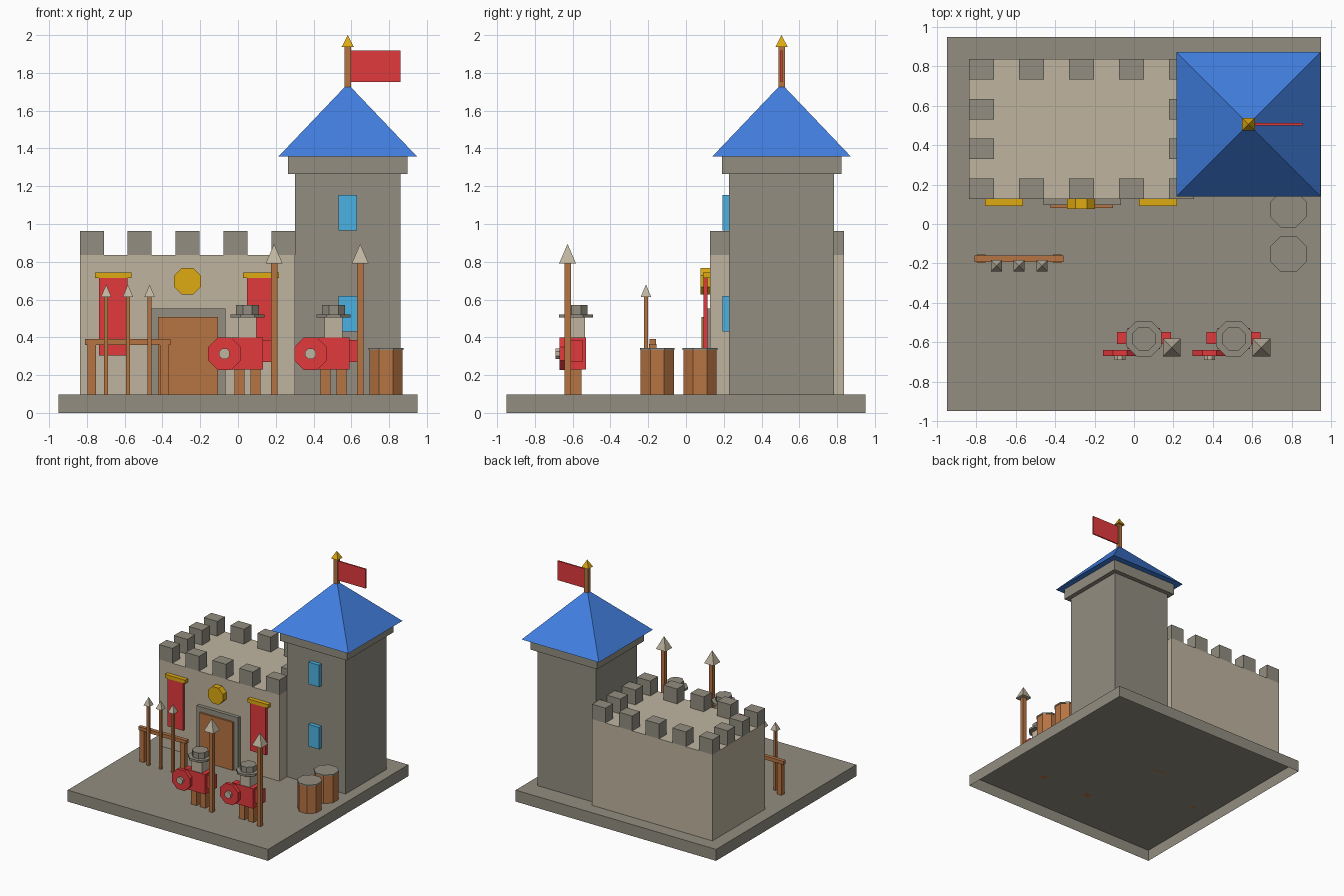
import bpy
import bmesh
from math import pi, cos, sin

cube = bpy.data.objects.get("Cube")
if cube:
    bpy.data.objects.remove(cube, do_unlink=True)


def material(name, rgb):
    m = bpy.data.materials.new(name)
    m.use_nodes = True
    m.diffuse_color = (*rgb, 1)
    m.node_tree.nodes["Principled BSDF"].inputs["Base Color"].default_value = (*rgb, 1)
    return m


GREY = material("grey stone", (0.288, 0.267, 0.216))
STONE = material("pale stone", (0.52, 0.457, 0.347))
WOOD = material("wood", (0.47, 0.175, 0.055))
RED = material("red cloth", (0.76, 0.042, 0.045))
GOLD = material("gold", (0.73, 0.4, 0.006))
BLUE = material("blue roof", (0.053, 0.21, 0.74))
GLASS = material("window blue", (0.07, 0.45, 0.76))

FLOOR = 0.098  # top of the ground slab


def finish(name, mat):
    ob = bpy.context.object
    ob.name = name
    ob.data.materials.append(mat)
    return ob


def box(name, mat, x, y, z):
    """Box from (min, max) pairs on each axis."""
    bpy.ops.mesh.primitive_cube_add(size=1, location=[sum(p) / 2 for p in (x, y, z)])
    bpy.context.object.scale = [p[1] - p[0] for p in (x, y, z)]
    return finish(name, mat)


def around(c, half):
    return (c - half, c + half)


def pyramid(name, mat, x, y, z, half):
    """Square pyramid with sides along the axes."""
    bpy.ops.mesh.primitive_cone_add(vertices=4, radius1=half / cos(pi / 4), radius2=0,
                                    depth=z[1] - z[0], location=(x, y, sum(z) / 2))
    finish(name, mat).rotation_euler.z = pi / 4


def octagon(name, mat, centre, half, depth, facing_front=False):
    """Eight-sided prism, half = distance from centre to a flat side."""
    bpy.ops.mesh.primitive_cylinder_add(vertices=8, radius=half / cos(pi / 8),
                                        depth=depth, location=centre)
    ob = finish(name, mat)
    for v in ob.data.vertices:
        x, y = v.co.x, v.co.y
        v.co.x = x * cos(pi / 8) - y * sin(pi / 8)
        v.co.y = x * sin(pi / 8) + y * cos(pi / 8)
    if facing_front:
        ob.rotation_euler.x = pi / 2


def spear(name, x, y, half, z_head, z_tip, head_half):
    box(name + "_shaft", WOOD, around(x, half), around(y, half), (FLOOR, z_head))
    pyramid(name + "_head", STONE, x, y, (z_head, z_tip), head_half)


# Ground slab, hollow and open underneath
slab = box("ground_slab", GREY, (-0.949, 0.949), (-0.949, 0.949), (0, FLOOR))
bm = bmesh.new()
bm.from_mesh(slab.data)
bmesh.ops.delete(bm, geom=[f for f in bm.faces if f.normal.z < -0.5], context='FACES')
bm.to_mesh(slab.data)
bm.free()

# Hall with battlements around its roof
box("hall", STONE, (-0.837, 0.303), (0.127, 0.837), (FLOOR, 0.836))
for i in range(5):
    for j in range(4):
        if i in (0, 4) or j in (0, 3):
            box("battlement", GREY, around(-0.774 + i * 0.2535, 0.0635),
                around(0.179 + j * 0.202, 0.052), (0.836, 0.963))

# Door, emblem and banners
box("door_frame", GREY, (-0.46, -0.067), (0.097, 0.14), (FLOOR, 0.553))
box("door", WOOD, (-0.423, -0.107), (0.081, 0.12), (FLOOR, 0.508))
octagon("emblem", GOLD, (-0.268, 0.105, 0.697), 0.071, 0.056, True)
for x in (-0.66, 0.122):
    box("banner_rod", GOLD, around(x, 0.096), (0.091, 0.13), (0.713, 0.744))
    box("banner_cloth", RED, around(x, 0.075), (0.093, 0.115), (0.305, 0.72))

# Tower with windows, cornice and roof
TX, TY = 0.581, 0.506
box("tower", GREY, around(TX, 0.278), around(TY, 0.278), (FLOOR, 1.266))
box("tower_cornice", GREY, around(TX, 0.316), around(TY, 0.316), (1.266, 1.358))
for z in (0.526, 1.059):
    box("tower_window", GLASS, around(TX, 0.05), (0.194, 0.24), around(z, 0.094))
pyramid("tower_roof", BLUE, TX, TY, (1.358, 1.742), 0.366)

# Flag
box("flag_pole", WOOD, around(TX, 0.017), around(TY, 0.017), (1.70, 1.938))
pyramid("flag_finial", GOLD, TX, TY, (1.938, 2.0), 0.032)
box("flag", RED, (TX + 0.017, 0.859), around(TY, 0.006), (1.753, 1.918))

# Weapon rack
box("rack_bar", WOOD, (-0.81, -0.357), (-0.192, -0.16), (0.36, 0.39))
for x in (-0.775, -0.39):
    box("rack_leg", WOOD, around(x, 0.022), (-0.197, -0.156), (FLOOR, 0.365))
for x in (-0.698, -0.583, -0.468):
    spear("rack_spear", x, -0.212, 0.011, 0.613, 0.68, 0.028)

# Barrels
for y in (0.074, -0.152):
    octagon("barrel", WOOD, (0.784, y, 0.216), 0.088, 0.236)
    octagon("barrel_lid", GREY, (0.784, y, 0.338), 0.092, 0.012)

# Guards
GY = -0.582
for gx in (0.05, 0.506):
    for side in (-1, 1):
        box("guard_leg", WOOD, around(gx + side * 0.042, 0.027), around(GY, 0.028), (FLOOR, 0.235))
        box("guard_arm", RED, around(gx + side * 0.11, 0.027), around(GY + 0.004, 0.03), (0.27, 0.385))
    box("guard_torso", RED, around(gx, 0.083), around(GY, 0.053), (0.23, 0.4))
    box("guard_head", STONE, around(gx, 0.048), around(GY, 0.048), (0.4, 0.51))
    octagon("helmet_brim", GREY, (gx, GY, 0.513), 0.09, 0.018)
    octagon("helmet_crown", GREY, (gx, GY, 0.546), 0.06, 0.05)
    octagon("shield", RED, (gx - 0.122, -0.655, 0.313), 0.086, 0.03, True)
    octagon("shield_boss", STONE, (gx - 0.122, -0.679, 0.313), 0.028, 0.022, True)
    spear("guard_spear", gx + 0.141, -0.627, 0.017, 0.79, 0.895, 0.045)
